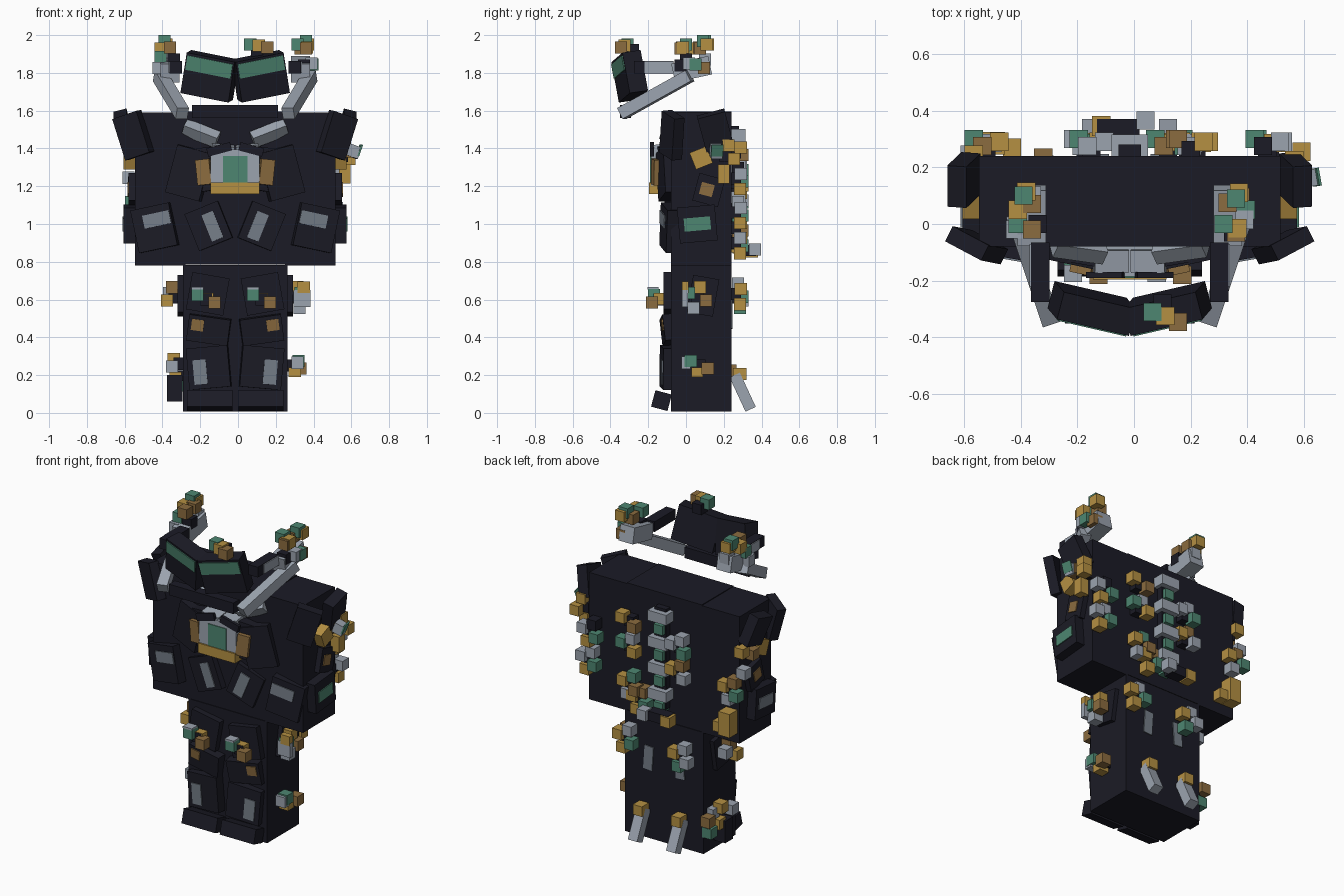
import bpy, bmesh
from math import radians
from mathutils import Vector, Euler

old = bpy.data.objects.get("Cube")
if old:
    bpy.data.objects.remove(old, do_unlink=True)

CX = -0.015                      # body midline
BACK, LEFT, RIGHT = 180, 90, -90  # facing turns for panels


def material(name, *rgb):
    m = bpy.data.materials.new(name)
    m.use_nodes = True
    m.diffuse_color = (*rgb, 1)
    m.node_tree.nodes["Principled BSDF"].inputs["Base Color"].default_value = (*rgb, 1)
    return m


DARK = material("dark armour", 0.011, 0.011, 0.019)
SILVER = material("silver", 0.33, 0.37, 0.43)
SLATE = material("slate", 0.18, 0.21, 0.25)
GREEN = material("green", 0.075, 0.24, 0.165)
AMBER = material("amber", 0.46, 0.28, 0.055)
BRONZE = material("bronze", 0.26, 0.15, 0.05)
CODE = dict(k=DARK, s=SILVER, g=GREEN, a=AMBER, b=BRONZE)


def box(name, loc, size, mat, rot=(0, 0, 0)):
    bm = bmesh.new()
    bmesh.ops.create_cube(bm, size=1)
    bmesh.ops.scale(bm, vec=size, verts=bm.verts)
    mesh = bpy.data.meshes.new(name)
    bm.to_mesh(mesh)
    bm.free()
    mesh.materials.append(mat)
    ob = bpy.data.objects.new(name, mesh)
    ob.location = loc
    ob.rotation_euler = [radians(a) for a in rot]
    bpy.context.collection.objects.link(ob)
    return ob


def pair(name, loc, size, mat, rot=(0, 0, 0), inset=None, mats=None, shift=(0, 0)):
    """Mirrored boxes, each with an optional thin coloured plate on the outer face."""
    for side, s in (("left", 1), ("right", -1)):
        p = Vector((CX + s * loc[0], loc[1], loc[2]))
        r = (rot[0], s * rot[1], s * rot[2])
        box(f"{side}_{name}", p, size, mat, r)
        if inset:
            turn = Euler([radians(a) for a in r])
            off = Vector((s * shift[0], -size[1] / 2 - 0.002, shift[1]))
            off.rotate(turn)
            box(f"{side}_{name}_plate", p + off, (inset[0], 0.008, inset[1]),
                mats[0 if s > 0 else 1], r)


SPOTS = [(0, 0, 0), (-0.045, 0.03, 0.025), (0.045, 0.04, -0.015),
         (0.015, 0.015, 0.055), (-0.02, 0.025, -0.055)]


def cluster(name, loc, turn, colours, cube=0.064):
    """Knot of small cubes standing off a surface."""
    for i, (c, (a, out, up)) in enumerate(zip(colours, SPOTS)):
        off = Vector((a, -out, up))
        off.rotate(Euler((0, 0, radians(turn))))
        box(f"{name}_cube_{i}", Vector(loc) + off, (cube,) * 3, CODE[c], (0, 0, turn))


# Main body masses
box("torso", (CX, 0.08, 1.19), (0.53, 0.32, 0.81), DARK)
pair("arm", (0.397, 0.08, 1.185), (0.268, 0.32, 0.81), DARK)
pair("leg", (0.1385, 0.08, 0.395), (0.277, 0.32, 0.775), DARK)

# Shoulder and arm armour
pair("shoulder_front_pad", (0.54, -0.075, 1.47), (0.15, 0.06, 0.23), DARK, (5, 17, 28))
pair("shoulder_side_pad", (0.585, 0.155, 1.495), (0.15, 0.07, 0.19), DARK, (15, -15, LEFT))
pair("upper_arm_amber_pad", (0.56, 0.08, 1.35), (0.095, 0.06, 0.095), AMBER, (0, -22, LEFT))
pair("elbow_pad", (0.545, 0.12, 1.18), (0.14, 0.04, 0.15), DARK, (0, 15, LEFT),
     (0.07, 0.065), (BRONZE, BRONZE), (-0.01, 0))
pair("bracer", (0.56, 0.06, 1.0), (0.2, 0.06, 0.19), DARK, (0, -5, LEFT),
     (0.14, 0.07), (GREEN, SLATE))
pair("forearm_front", (0.425, -0.085, 0.98), (0.21, 0.07, 0.23), DARK, (0, 12, 10),
     (0.145, 0.07), (SLATE, SLATE), (-0.025, 0.04))

# Chest assembly
pair("chest_plate", (0.24, -0.09, 1.27), (0.19, 0.09, 0.26), DARK, (0, -15, 12))
pair("chest_inner_plate", (0.15, -0.11, 1.29), (0.16, 0.07, 0.23), DARK, (0, 8, 10))
pair("chest_side_light", (0.165, -0.155, 1.275), (0.075, 0.045, 0.135), BRONZE, (0, 6, 12))
pair("collar_bar", (0.18, -0.085, 1.48), (0.19, 0.06, 0.07), SILVER, (40, -21, 8))
box("chest_frame", (CX, -0.125, 1.3), (0.26, 0.12, 0.19), SILVER)
box("chest_core", (CX, -0.14, 1.29), (0.13, 0.1, 0.14), GREEN)
box("chest_base", (CX, -0.13, 1.19), (0.26, 0.13, 0.062), AMBER)
pair("chest_frame_top", (0.065, -0.13, 1.395), (0.12, 0.08, 0.045), SILVER, (8, -6, 0))
pair("chest_brow", (0.085, -0.18, 1.395), (0.13, 0.02, 0.045), DARK, (0, 15, 0))
pair("abdomen_plate", (0.14, -0.085, 0.99), (0.19, 0.05, 0.21), DARK, (0, 22, 5),
     (0.065, 0.15), (SLATE, SLATE), (-0.02, -0.01))

# Leg armour
pair("thigh_plate", (0.145, -0.09, 0.63), (0.2, 0.06, 0.2), DARK, (0, -10, 0))
pair("knee_plate", (0.14, -0.095, 0.44), (0.22, 0.06, 0.14), DARK, (6, -8, 4),
     (0.065, 0.06), (BRONZE, BRONZE), (0.06, 0.02))
pair("shin_plate", (0.14, -0.1, 0.24), (0.22, 0.06, 0.22), DARK, (0, 5, 5),
     (0.07, 0.13), (SLATE, SLATE), (0.045, -0.02))
pair("foot", (0.135, -0.13, 0.065), (0.24, 0.09, 0.09), DARK, (-15, 0, 0))
pair("hip_side_plate", (0.28, 0.09, 0.62), (0.14, 0.05, 0.2), DARK, (0, 10, LEFT))
pair("back_thigh_plate", (0.11, 0.24, 0.52), (0.062, 0.012, 0.15), SLATE, (0, 4, BACK))
pair("heel_strut", (0.135, 0.3, 0.11), (0.065, 0.06, 0.2), SILVER, (25, 0, 0))
pair("heel_cap", (0.135, 0.285, 0.205), (0.064, 0.07, 0.064), AMBER)
box("right_ankle_block", (-0.335, 0.1, 0.13), (0.08, 0.08, 0.14), DARK)

# Head: visor halves, temple bars, cheek struts and chin bar
pair("visor", (0.134, -0.298, 1.782), (0.265, 0.1, 0.22), DARK, (8, -11, 13),
     (0.25, 0.078), (GREEN, GREEN), (0, 0.058))
pair("temple_bar", (0.315, -0.17, 1.83), (0.065, 0.21, 0.065), DARK)
pair("temple_side", (0.35, -0.145, 1.83), (0.008, 0.15, 0.06), SILVER)
pair("ear_block", (0.345, 0.03, 1.82), (0.1, 0.2, 0.1), SILVER, (12, 0, 0))
box("chin_bar", (CX, -0.32, 1.595), (0.455, 0.06, 0.07), DARK)
for side, s in (("left", 1), ("right", -1)):
    a = Vector((CX + s * 0.28, -0.34, 1.585))
    b = Vector((CX + s * 0.4, 0.02, 1.785))
    strut = box(f"{side}_cheek_strut", (a + b) / 2, (0.065, 0.065, (b - a).length), SILVER)
    strut.rotation_euler = (b - a).to_track_quat('Z', 'Y').to_euler()

# Loose cubes on the visor and ears
HEAD_CUBES = (
    ("visor_top", "kgab", ((0.1, -0.28, 1.92), (0.065, -0.31, 1.95), (0.11, -0.325, 1.945),
                           (0.155, -0.345, 1.935))),
    ("right_ear", "gabasbsk", ((-0.39, 0.1, 1.968), (-0.38, 0.115, 1.95), (-0.36, 0.07, 1.935),
                               (-0.41, 0.05, 1.93), (-0.36, 0.1, 1.87), (-0.36, -0.02, 1.935),
                               (-0.42, -0.02, 1.825), (-0.34, 0.0, 1.87))),
    ("right_ear_low", "g", ((-0.41, 0, 1.885),)),
    ("left_ear", "gabgbsgbk", ((0.36, 0.09, 1.968), (0.37, 0.11, 1.95), (0.33, 0.075, 1.93),
                               (0.315, 0, 1.95), (0.36, -0.03, 1.93), (0.39, 0.015, 1.85),
                               (0.395, 0.05, 1.845), (0.375, 0.095, 1.825),
                               (0.35, -0.03, 1.84))),
    ("left_ear_outer", "a", ((0.365, -0.015, 1.935),)))
for name, codes, spots in HEAD_CUBES:
    for i, (c, p) in enumerate(zip(codes, spots)):
        box(f"{name}_cube_{i}", p, (0.064,) * 3, CODE[c])

# Cube knots on the leg fronts and sides
for side, x in (("left", 0.125), ("right", -0.17)):
    cluster(f"{side}_thigh", (x, -0.14, 0.6), 0, "kgb")
    box(f"{side}_thigh_cap", (x - 0.045, -0.175, 0.66), (0.064, 0.06, 0.012), SILVER)
pair("thigh_amber", (0.145, -0.135, 0.605), (0.06, 0.07, 0.06), AMBER)
cluster("left_hip", (0.3, 0.06, 0.61), LEFT, "kgbas")
box("left_hip_silver", (0.338, -0.005, 0.605), (0.09, 0.03, 0.09), SILVER)
box("left_hip_amber", (0.347, -0.004, 0.665), (0.066, 0.036, 0.06), AMBER)
cluster("right_hip", (-0.335, 0.08, 0.61), RIGHT, "ksab")
cluster("left_shin", (0.29, 0.07, 0.25), LEFT, "kgb")
box("left_shin_silver", (0.315, 0.0, 0.265), (0.066, 0.05, 0.066), SILVER)
box("left_shin_amber", (0.3, 0.06, 0.215), (0.066, 0.06, 0.05), AMBER)
cluster("right_shin", (-0.31, 0.09, 0.26), RIGHT, "kas")
cluster("right_calf", (-0.29, 0.19, 0.2), RIGHT, "kbasg")

# Cube knots on the arm sides
cluster("left_arm_upper", (0.55, 0.21, 1.36), LEFT, "kbaa")
box("left_arm_silver", (0.61, 0.16, 1.385), (0.064, 0.06, 0.064), SILVER, (0, 20, 10))
box("left_arm_green", (0.642, 0.165, 1.39), (0.009, 0.064, 0.064), GREEN, (0, 20, 10))
box("left_arm_amber", (0.565, 0.2, 1.265), (0.06, 0.06, 0.1), AMBER)
cluster("right_arm_upper", (-0.535, 0.2, 1.35), RIGHT, "kab")
cluster("right_arm_lower", (-0.55, 0.2, 1.22), RIGHT, "ks")

# Spine of alternating vertebrae
box("spine_core", (CX, 0.255, 1.2), (0.08, 0.05, 0.64), DARK)
for i in range(4):
    z = 1.47 - i * 0.165
    box(f"vertebra_{i}", (CX, 0.275, z), (0.13, 0.08, 0.065), SILVER)
    box(f"spine_light_{i}", (CX, 0.27, z - 0.08), (0.064, 0.07, 0.06), GREEN)

# Cube knots across the back
box("waist_bar", (-0.055, 0.335, 0.86), (0.15, 0.07, 0.06), DARK)
box("waist_amber", (-0.115, 0.345, 0.855), (0.066, 0.07, 0.066), AMBER)
box("waist_silver", (0.04, 0.365, 0.865), (0.064, 0.064, 0.066), SILVER)
box("right_arm_amber_block", (-0.495, 0.285, 0.92), (0.08, 0.08, 0.15), AMBER)
box("right_arm_amber_cube", (-0.43, 0.27, 0.88), (0.064, 0.064, 0.064), AMBER)
for name, x, z, colours in (
        ("right_rib_top", -0.15, 1.3, "ksgs"), ("right_rib_mid", -0.15, 1.14, "kasb"),
        ("left_rib_top", 0.2, 1.38, "kab"), ("left_rib_mid", 0.2, 1.22, "kgas"),
        ("left_rib_low", 0.19, 0.98, "kabgs"), ("left_waist", 0.12, 0.9, "kagba"),
        ("left_arm_back_top", 0.47, 1.24, "ksgka"), ("left_arm_back_low", 0.48, 1.06, "ksgsa"),
        ("right_arm_back_top", -0.52, 1.13, "kagbs"),
        ("left_thigh_back", 0.22, 0.63, "kagsa"), ("right_thigh_back", -0.17, 0.61, "kassg")):
    cluster(name, (x, 0.26, z), BACK, colours)
